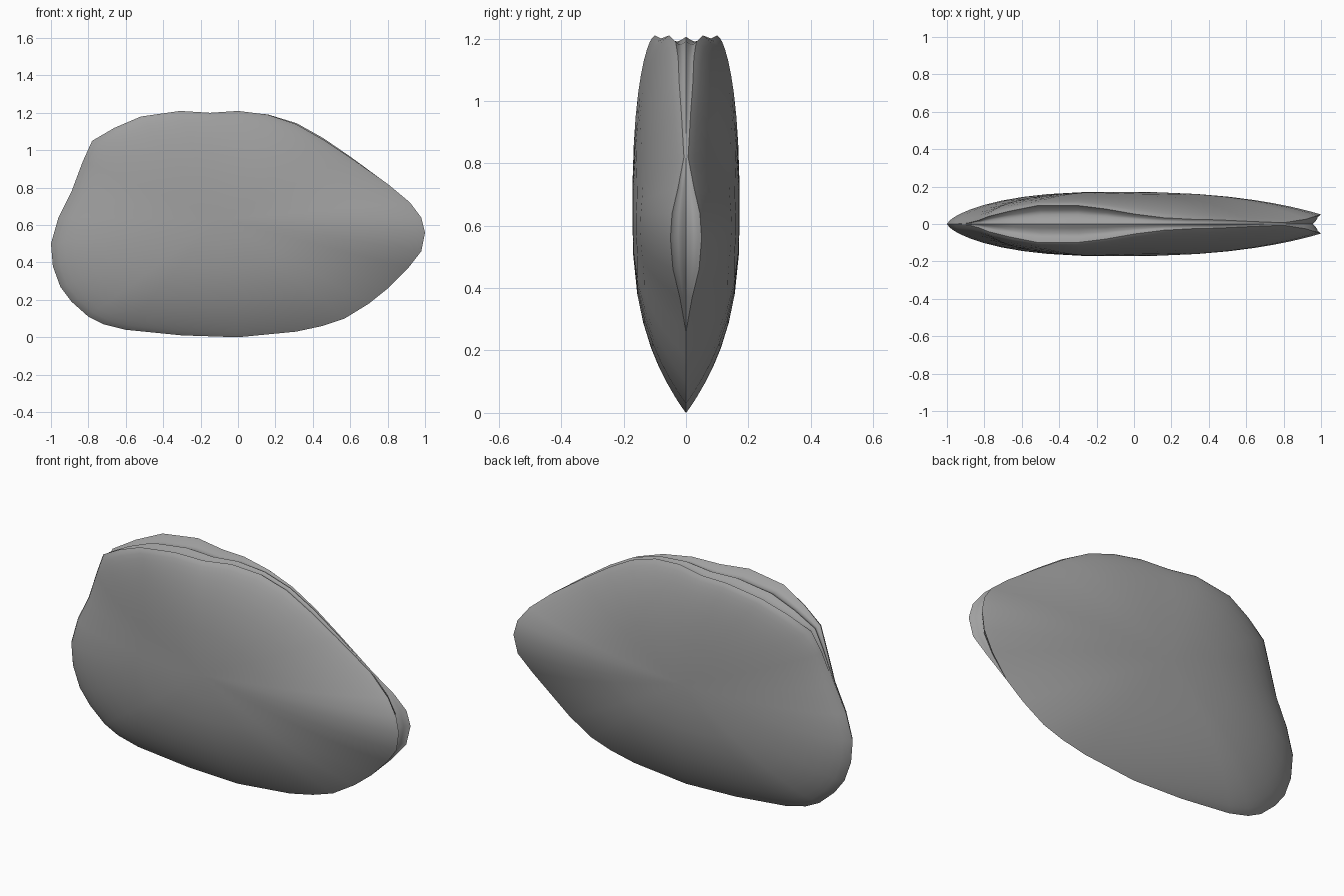
import bpy
import bmesh
import math

cube = bpy.data.objects.get("Cube")
if cube:
    bpy.data.objects.remove(cube, do_unlink=True)

# Shell outline in x and z, counter-clockwise from the pointed end
OUTLINE = [
    (1, .56), (.98, .64), (.92, .72), (.8, .82), (.6, .96), (.45, 1.06),
    (.31, 1.14), (.16, 1.19), (0, 1.21), (-.15, 1.2), (-.31, 1.21),
    (-.52, 1.18), (-.66, 1.12), (-.78, 1.05), (-.83, .94), (-.89, .78),
    (-.96, .64), (-1, .5), (-.99, .38), (-.95, .27), (-.89, .19),
    (-.8, .11), (-.72, .07), (-.6, .04), (-.3, .01), (0, 0), (.31, .03),
    (.45, .06), (.57, .1), (.7, .18), (.8, .26), (.91, .37), (.98, .46),
]
CENTRE_X, CENTRE_Z = -.1, .63
HALF_WIDTH = .172
RINGS = (.2, .4, .55, .68, .78, .86, .92, .96, .985, 1)


def bump(x, z, at_x, at_z, size_x, size_z):
    """Soft hill used to place the parted lips and grooves."""
    return math.exp(-((x - at_x) / size_x) ** 2 - ((z - at_z) / size_z) ** 2)


def column(x, z):
    """Points from the flat of one valve out to its lip and in to the seam."""
    dx, dz = x - CENTRE_X, z - CENTRE_Z
    reach = math.hypot(dx, dz)
    top = bump(x, z, -.4, 1.2, .45, .3)
    tip = bump(x, z, 1, .56, .15, .25)
    slope = bump(x, z, .4, 1.05, .45, .25)
    lip = min(.1, .105 * top + .05 * tip + .02 * slope)
    if lip < .004:
        lip = 0
    fullness = .8 - .2 * math.cos(math.atan2(dz, dx) - math.radians(135))
    points = []
    for t in RINGS:
        swell = max(0, 1 - t ** 2.5) ** fullness
        points.append((t, lip + (HALF_WIDTH - lip) * swell))
    groove = (.045 * top + .022 * tip) / reach
    crest = (.015 * top + .045 * tip - .008 * slope) / reach
    if lip == 0:
        groove = crest = 0
    points += [(1 - groove * .8, lip * .75), (1 - groove, lip * .5),
               (1 - (groove + crest) / 2, lip * .22), (1 - crest, 0)]
    return [(CENTRE_X + dx * t, -y, CENTRE_Z + dz * t) for t, y in points]


# One valve, built as rings around its middle
bm = bmesh.new()
columns = [[bm.verts.new(p) for p in column(x, z)] for x, z in OUTLINE]
middle = bm.verts.new((CENTRE_X, -HALF_WIDTH, CENTRE_Z))
for a, b in zip(columns, columns[1:] + columns[:1]):
    bm.faces.new((middle, a[0], b[0]))
    for i in range(len(a) - 1):
        bm.faces.new((a[i], a[i + 1], b[i + 1], b[i]))
bmesh.ops.remove_doubles(bm, verts=bm.verts[:], dist=.0005)
mesh = bpy.data.meshes.new("clam_shell")
bm.to_mesh(mesh)
bm.free()

shell = bpy.data.objects.new("clam_shell", mesh)
bpy.context.collection.objects.link(shell)

# Plain grey shell
grey = bpy.data.materials.new("shell_grey")
grey.use_nodes = True
colour = (.35, .35, .35, 1)
grey.diffuse_color = colour
grey.node_tree.nodes["Principled BSDF"].inputs["Base Color"].default_value = colour
mesh.materials.append(grey)

# Second valve mirrored across the seam
mirror = shell.modifiers.new("second_valve", "MIRROR")
mirror.use_axis = (False, True, False)
mirror.merge_threshold = .001

bpy.context.view_layer.objects.active = shell
shell.select_set(True)
bpy.ops.object.modifier_apply(modifier=mirror.name)
bpy.ops.object.shade_smooth_by_angle(angle=math.radians(50))
